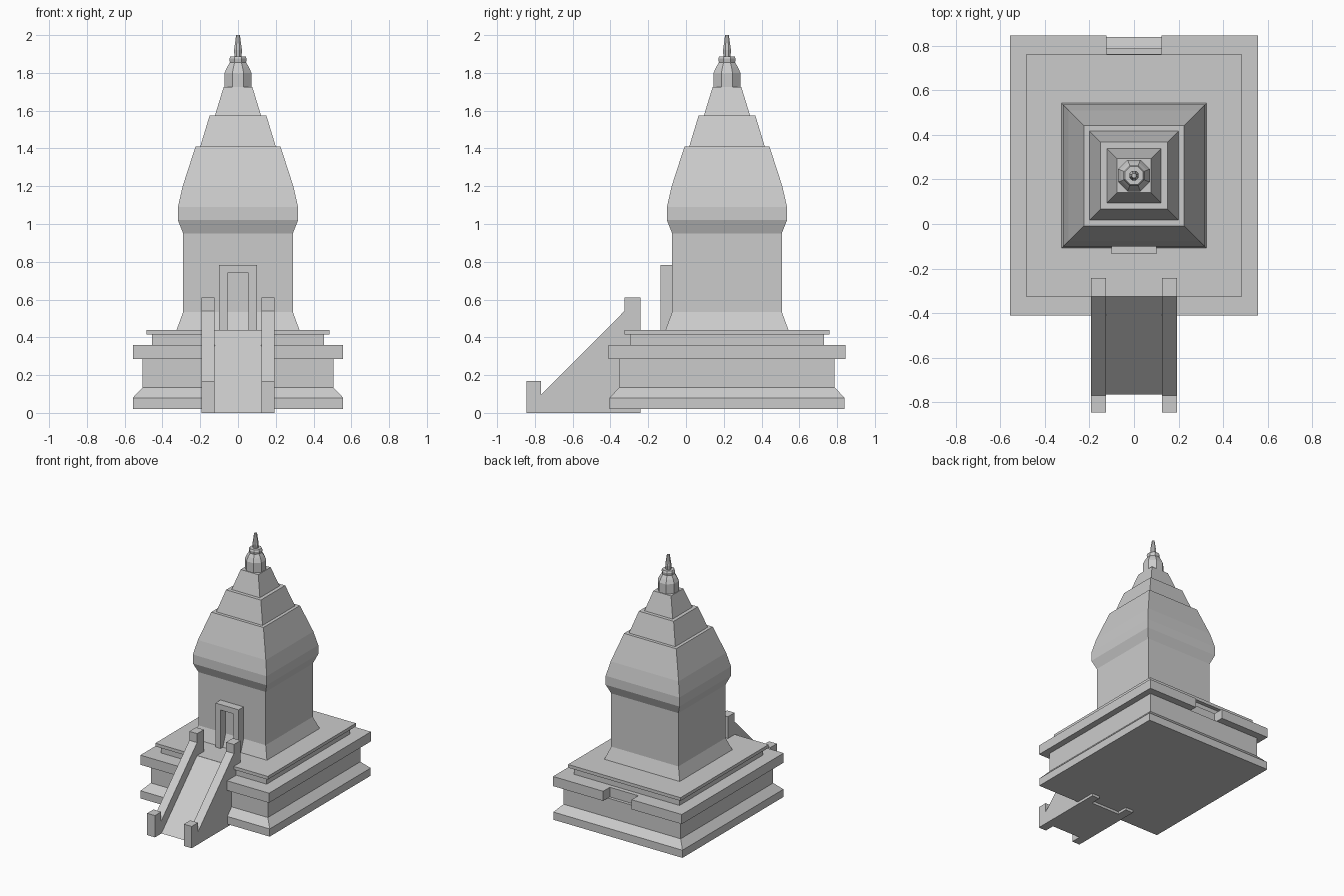
import bpy
import bmesh
from math import cos, sin, pi

cube = bpy.data.objects.get("Cube")
if cube:
    bpy.data.objects.remove(cube, do_unlink=True)

stone = bpy.data.materials.new("grey stone")
stone.use_nodes = True
GREY = (0.6, 0.6, 0.6, 1)
stone.diffuse_color = GREY
stone.node_tree.nodes["Principled BSDF"].inputs["Base Color"].default_value = GREY

CY = 0.217  # y of the shrine's centre line


def finish(name, bm):
    bmesh.ops.recalc_face_normals(bm, faces=bm.faces)
    mesh = bpy.data.meshes.new(name)
    bm.to_mesh(mesh)
    bm.free()
    mesh.materials.append(stone)
    obj = bpy.data.objects.new(name, mesh)
    bpy.context.collection.objects.link(obj)
    return obj


def stack(name, rows, sides=4, extra_y=0.0):
    """Loft of polygon rings; each row is (half width, height)."""
    bm = bmesh.new()
    rings = []
    for half, z in rows:
        ring = []
        for i in range(sides):
            a = pi / sides + i * 2 * pi / sides
            k = 1 / cos(pi / sides)
            ring.append(bm.verts.new((half * k * cos(a),
                                      CY + (half + extra_y) * k * sin(a), z)))
        rings.append(ring)
    for low, high in zip(rings, rings[1:]):
        for i in range(sides):
            j = (i + 1) % sides
            bm.faces.new((low[i], low[j], high[j], high[i]))
    bm.faces.new(rings[0])
    bm.faces.new(rings[-1])
    return finish(name, bm)


def prism(name, outline, axis, start, end):
    """Outline extruded along an axis (x: points are y,z; y: x,z; z: x,y)."""
    bm = bmesh.new()
    i = "xyz".index(axis)

    def point(p, t):
        q = list(p)
        q.insert(i, t)
        return bm.verts.new(q)

    face = bm.faces.new([point(p, start) for p in outline])
    new = bmesh.ops.extrude_face_region(bm, geom=[face])["geom"]
    shift = [0, 0, 0]
    shift[i] = end - start
    bmesh.ops.translate(bm, vec=shift,
                        verts=[v for v in new if isinstance(v, bmesh.types.BMVert)])
    return finish(name, bm)


# Platform: moulded plinth, notched cornice, top ledge
stack("plinth", [(0.557, 0.02), (0.557, 0.08), (0.505, 0.135), (0.505, 0.285)],
      extra_y=0.065)
W, N = 0.555, 0.123
FRONT, BACK = -0.41, 0.845
cornice = [(-W, FRONT), (-N, FRONT), (-N, -0.325), (N, -0.325), (N, FRONT), (W, FRONT),
           (W, BACK), (N, BACK), (N, 0.763), (-N, 0.763), (-N, BACK), (-W, BACK)]
prism("cornice", cornice, "z", 0.285, 0.36)
stack("top_ledge", [(0.455, 0.36), (0.455, 0.415), (0.485, 0.415), (0.485, 0.44)],
      extra_y=0.058)

# Tower: flared foot, straight walls, bulging eaves and stepped roof
stack("tower", [(0.325, 0.44), (0.29, 0.535), (0.29, 0.95), (0.318, 1.02),
                (0.318, 1.09), (0.293, 1.2), (0.225, 1.41), (0.2, 1.41),
                (0.15, 1.575), (0.122, 1.575), (0.076, 1.725)])

# Eight-sided finial
stack("finial", [(0.071, 1.725), (0.071, 1.8), (0.058, 1.83), (0.043, 1.855),
                 (0.046, 1.875), (0.04, 1.888), (0.019, 1.888), (0.021, 1.92),
                 (0.01, 2.0)], sides=8)

# Doorway surround
surround = [(-0.1, 0.44), (-0.1, 0.783), (0.1, 0.783), (0.1, 0.44),
            (0.055, 0.44), (0.055, 0.74), (-0.055, 0.74), (-0.055, 0.44)]
prism("door_surround", surround, "y", -0.135, -0.06)

# Entrance ramp between two walls with end posts
prism("ramp", [(-0.765, 0), (-0.325, 0.44), (-0.325, 0)], "x", -0.125, 0.125)
side_wall = [(-0.845, 0), (-0.845, 0.17), (-0.768, 0.17), (-0.768, 0.097),
             (-0.325, 0.54), (-0.325, 0.61), (-0.242, 0.61), (-0.242, 0)]
for side, sign in (("left", 1), ("right", -1)):
    prism("ramp_wall_" + side, side_wall, "x", sign * 0.125, sign * 0.192)
